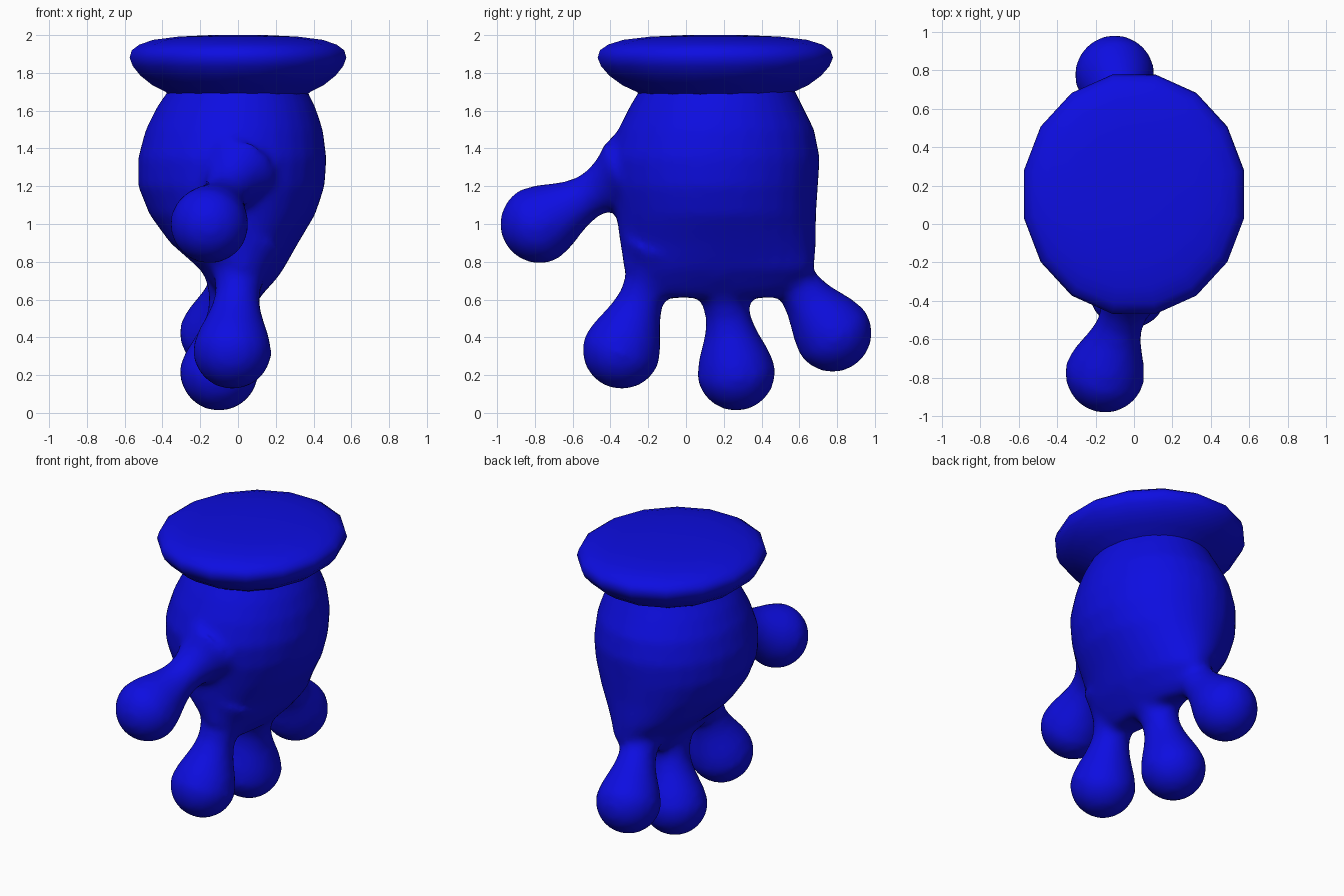
import bpy
import bmesh
from math import sin, cos, pi
from mathutils import Vector

if "Cube" in bpy.data.objects:
    bpy.data.objects.remove(bpy.data.objects["Cube"])

# Single glossy-blue flat colour
blue = bpy.data.materials.new("deep blue")
blue.use_nodes = True
colour = (0.004, 0.004, 0.75, 1)
blue.diffuse_color = colour
blue.node_tree.nodes["Principled BSDF"].inputs["Base Color"].default_value = colour


def loft(bm, rings, sides):
    """Skin rings given as (centre, half-width vector, half-depth vector)."""
    loops = []
    for centre, u, v in rings:
        angles = [2 * pi * (i + 0.5) / sides for i in range(sides)]
        loops.append([bm.verts.new(centre + u * cos(a) + v * sin(a)) for a in angles])
    for low, high in zip(loops, loops[1:]):
        for i in range(sides):
            j = (i + 1) % sides
            bm.faces.new((low[i], low[j], high[j], high[i]))
    bm.faces.new(loops[0][::-1])
    bm.faces.new(loops[-1])


def finish(bm, name):
    bmesh.ops.recalc_face_normals(bm, faces=bm.faces)
    mesh = bpy.data.meshes.new(name)
    bm.to_mesh(mesh)
    bm.free()
    mesh.materials.append(blue)
    mesh.shade_smooth()
    obj = bpy.data.objects.new(name, mesh)
    bpy.context.collection.objects.link(obj)
    return obj


def flat_ring(z, x0, x1, y0, y1):
    return (Vector(((x0 + x1) / 2, (y0 + y1) / 2, z)),
            Vector(((x1 - x0) / 2, 0, 0)), Vector((0, (y1 - y0) / 2, 0)))


# Palm: z, then x and y extents
palm = [
    (0.61, -0.09, 0.11, -0.20, 0.50),
    (0.66, -0.13, 0.16, -0.28, 0.60),
    (0.76, -0.20, 0.24, -0.33, 0.68),
    (0.90, -0.36, 0.32, -0.35, 0.69),
    (1.05, -0.47, 0.41, -0.37, 0.69),
    (1.20, -0.53, 0.46, -0.40, 0.70),
    (1.35, -0.53, 0.47, -0.41, 0.71),
    (1.50, -0.49, 0.45, -0.36, 0.68),
    (1.62, -0.43, 0.41, -0.30, 0.62),
    (1.72, -0.36, 0.36, -0.24, 0.57),
    (1.78, -0.34, 0.34, -0.22, 0.55),
]
hand = bmesh.new()
loft(hand, [flat_ring(*p) for p in palm], 32)

# Digits: bulb centre and root
R = 0.21
digits = [
    ((-0.03, -0.34, 0.335), (0.02, -0.13, 0.88)),
    ((-0.10, 0.265, 0.22), (0.01, 0.18, 0.80)),
    ((-0.10, 0.775, 0.425), (0.00, 0.45, 0.86)),
    ((-0.15, -0.775, 1.00), (0.00, -0.28, 1.28)),
]
bulb = [(-R * cos(a), R * sin(a)) for a in [0.02 + i * 0.22 for i in range(8)]]
neck = [(0.08, 0.19), (0.15, 0.162), (0.22, 0.135), (0.30, 0.118),
        (0.38, 0.125), (0.46, 0.155), (0.56, 0.22)]
for tip, root in digits:
    tip = Vector(tip)
    axis = (Vector(root) - tip).normalized()
    u = axis.cross(Vector((1, 0, 0))).normalized()
    v = axis.cross(u)
    loft(hand, [(tip + axis * d, u * r, v * r) for d, r in bulb + neck], 24)

glove = finish(hand, "glove_hand")
fuse = glove.modifiers.new("fuse", "REMESH")
fuse.mode = "VOXEL"
fuse.voxel_size = 0.025
fuse.use_smooth_shade = True
relax = glove.modifiers.new("relax", "SMOOTH")
relax.factor = 0.5
relax.iterations = 8

# Cuff: flared oval disc with a domed top (relative radius, z)
cuff_profile = [(0.60, 1.67), (0.67, 1.70), (0.79, 1.735), (0.90, 1.785),
                (0.97, 1.835), (1.00, 1.88), (0.98, 1.92), (0.91, 1.95),
                (0.78, 1.975), (0.55, 1.992), (0.25, 2.0)]
rim = bmesh.new()
loft(rim, [flat_ring(z, -0.585 * r, 0.585 * r, 0.155 - 0.635 * r, 0.155 + 0.635 * r)
           for r, z in cuff_profile], 16)
finish(rim, "glove_cuff")
